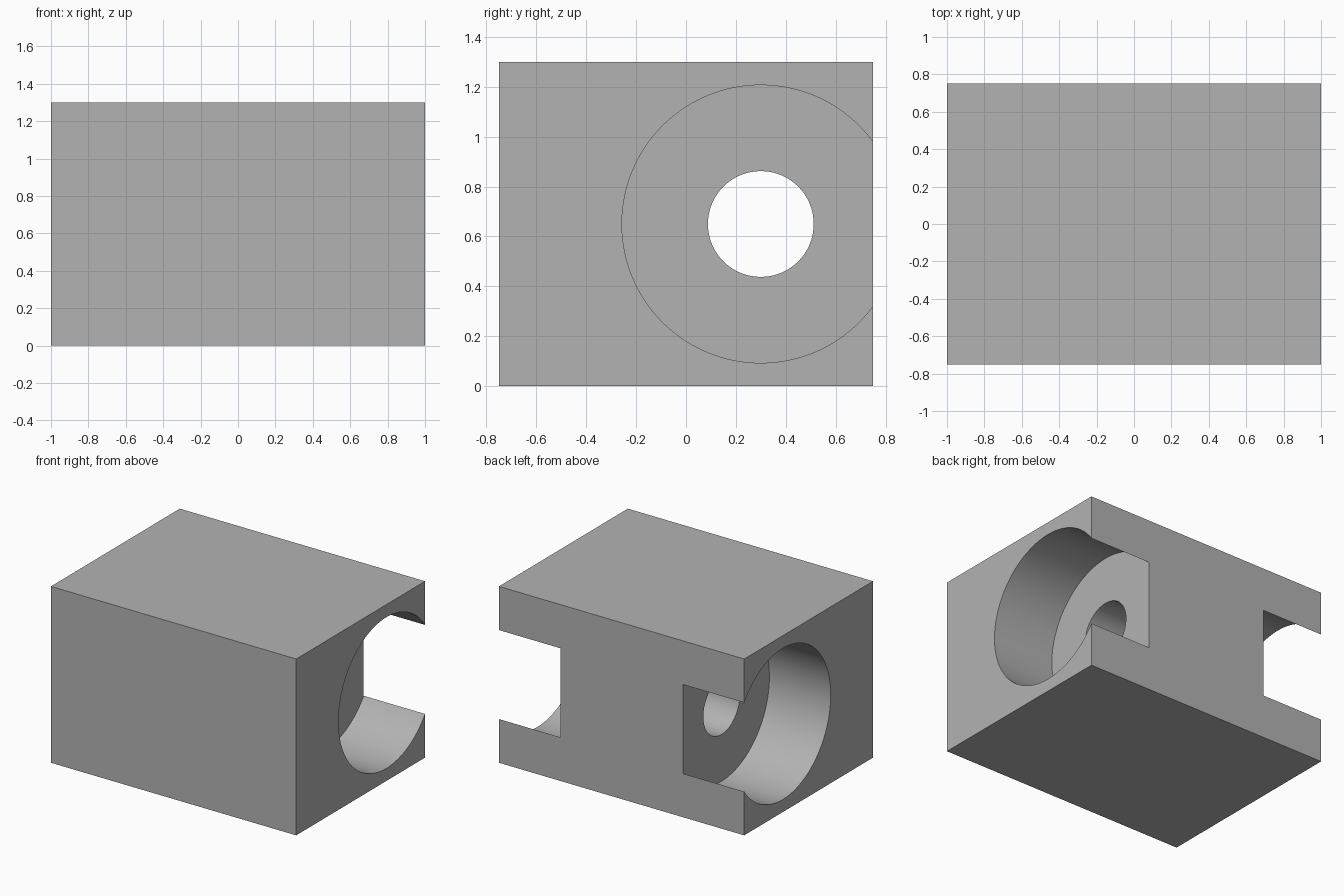
import bpy
import math

cube = bpy.data.objects.get("Cube")
if cube:
    bpy.data.objects.remove(cube, do_unlink=True)

WIDTH, DEPTH, HEIGHT = 2.0, 1.5, 1.3
BORE_Y, BORE_Z = 0.3, 0.65
HOLE_R, POCKET_R, POCKET_DEPTH = 0.212, 0.557, 0.5

# Single grey material
grey = bpy.data.materials.new("plain grey")
grey.use_nodes = True
colour = (0.45, 0.45, 0.45, 1.0)
grey.diffuse_color = colour
grey.node_tree.nodes["Principled BSDF"].inputs["Base Color"].default_value = colour


def cutter(name, radius, length, x):
    """Cylinder along x used to cut the block."""
    bpy.ops.mesh.primitive_cylinder_add(
        vertices=128, radius=radius, depth=length,
        location=(x, BORE_Y, BORE_Z), rotation=(0, math.pi / 2, 0))
    obj = bpy.context.object
    obj.name = name
    obj.data.materials.append(grey)
    obj.hide_render = True
    return obj


# Solid block
bpy.ops.mesh.primitive_cube_add(size=1, location=(0, 0, HEIGHT / 2))
block = bpy.context.object
block.name = "bored_block"
block.scale = (WIDTH, DEPTH, HEIGHT)
bpy.ops.object.transform_apply(location=False, rotation=False, scale=True)
block.data.materials.append(grey)

# Through hole and an open-backed round pocket in each side
OVER = 0.2
pocket_x = WIDTH / 2 - POCKET_DEPTH / 2 + OVER / 2
cutters = [cutter("hole_cutter", HOLE_R, WIDTH + OVER, 0)]
for side, sign in (("left", 1), ("right", -1)):
    cutters.append(cutter(side + "_pocket_cutter", POCKET_R,
                          POCKET_DEPTH + OVER, sign * pocket_x))

bpy.ops.object.select_all(action='DESELECT')
block.select_set(True)
bpy.context.view_layer.objects.active = block
for tool in cutters:
    mod = block.modifiers.new(tool.name, 'BOOLEAN')
    mod.operation = 'DIFFERENCE'
    mod.solver = 'EXACT'
    mod.object = tool
    bpy.ops.object.modifier_apply(modifier=mod.name)
for tool in cutters:
    bpy.data.objects.remove(tool, do_unlink=True)

# Smooth bores, sharp edges
bpy.ops.object.shade_smooth_by_angle(angle=math.radians(30))
